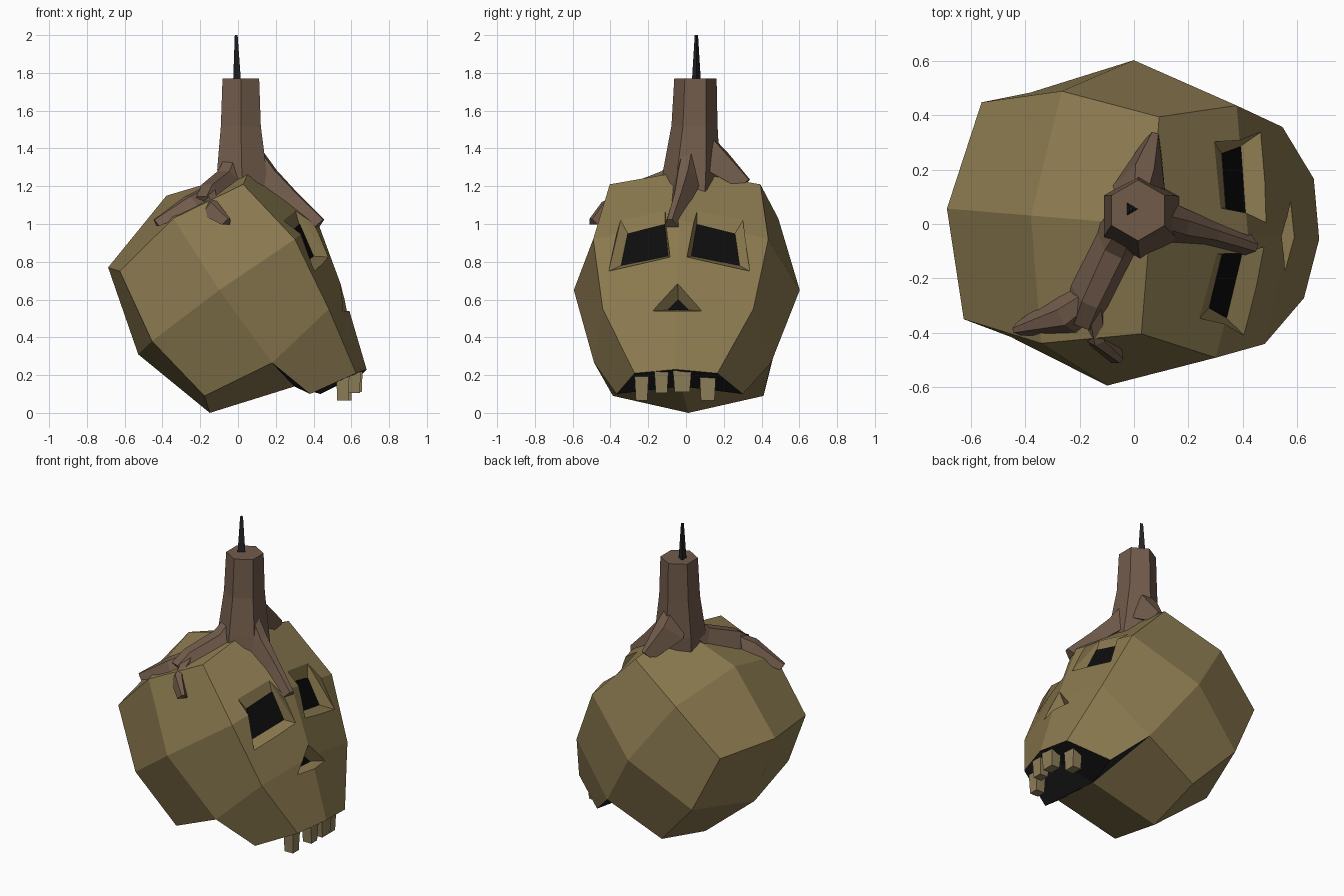
import bpy, bmesh, math
from mathutils import Vector
from mathutils.bvhtree import BVHTree

if "Cube" in bpy.data.objects:
    bpy.data.objects.remove(bpy.data.objects["Cube"])

TURN = math.radians(-4.7)


def material(name, rgb):
    m = bpy.data.materials.new(name)
    m.diffuse_color = (*rgb, 1)
    m.use_nodes = True
    m.node_tree.nodes["Principled BSDF"].inputs["Base Color"].default_value = m.diffuse_color
    return m


BONE = material("bone", (0.26, 0.195, 0.08))
TOOTH = material("tooth", (0.27, 0.21, 0.10))
WAX = material("wax", (0.165, 0.105, 0.07))
BLACK = material("black", (0.004, 0.004, 0.004))
DARK = material("dark", (0.018, 0.018, 0.02))


def finish(name, bm, mats, turn=0):
    bmesh.ops.recalc_face_normals(bm, faces=bm.faces)
    me = bpy.data.meshes.new(name)
    bm.to_mesh(me)
    bm.free()
    for m in mats:
        me.materials.append(m)
    ob = bpy.data.objects.new(name, me)
    ob.rotation_euler.z = turn
    bpy.context.collection.objects.link(ob)
    return ob


def loft(name, rings, mat, turn=0):
    """Closed skin through rings with equal point counts."""
    bm = bmesh.new()
    vs = [[bm.verts.new(p) for p in r] for r in rings]
    n = len(rings[0])
    for a, b in zip(vs, vs[1:]):
        for i in range(n):
            j = (i + 1) % n
            bm.faces.new((a[i], a[j], b[j], b[i]))
    bm.faces.new(vs[0])
    bm.faces.new(vs[-1])
    return finish(name, bm, [mat], turn)


# Skull: centre line and one side, mirrored
P = {}
mid = [(.06, 1.28), (-.38, 1.15), (-.69, .77), (-.53, .31), (-.15, 0), (.30, .14)]
side = [(.06, .40, 1.21), (-.305, .465, 1.03), (-.595, .40, .75),
        (-.42, .45, .38), (-.145, .40, .09), (.22, .47, .265)]
for i in range(6):
    P[f"m{i}"] = (mid[i][0], 0, mid[i][1])
    P[f"s{i}"] = side[i]
P.update(f1=(.42, 0, 1.02), f2=(.568, 0, .62), f3=(.683, 0, .23),
         C=(-.05, .6, .65), E=(.34, .465, .92), G=(.515, .40, .55),
         F=(.645, .22, .21), J=(.41, .335, .10))
faces = ["E s0 s1 C", "s1 s2 s3 C", "s3 s4 s5 C", "s5 G E C", "s5 J F G",
         "m0 f1 E s0", "f1 f2 G E", "f2 f3 F G"]
faces += [f"m{i} m{i+1} s{i+1} s{i}" for i in range(5)]
mouth = ["f3 m5 J F", "m5 s5 J"]

bm = bmesh.new()
for sgn in (1, -1):
    V = {k: bm.verts.new((p[0], p[1] * sgn, p[2])) for k, p in P.items()}
    for f in faces + mouth:
        bm.faces.new([V[k] for k in f.split()]).material_index = int(f in mouth)
bmesh.ops.remove_doubles(bm, verts=bm.verts, dist=1e-4)
bm.normal_update()
tree = BVHTree.FromBMesh(bm)
skull = finish("skull", bm, [BONE, DARK], TURN)


def on_face(p, off):
    hit = tree.ray_cast(Vector((2, p[0], p[1])), Vector((-1, 0, 0)))[0]
    return hit + Vector((off, 0, 0))


# Eye and nose sockets, each with a dark back
def socket(name, outer, inner, depth):
    cut = loft(name + "_cutter", [[on_face(p, .3) for p in outer],
                                  [on_face(p, .001) for p in outer],
                                  [on_face(p, -depth) for p in inner]], BONE, TURN)
    cut.hide_render = True
    cut.hide_viewport = False
    cut.display_type = 'WIRE'
    mod = skull.modifiers.new(name, 'BOOLEAN')
    mod.operation = 'DIFFERENCE'
    mod.solver = 'EXACT'
    mod.object = cut
    loft(name + "_dark", [[on_face(p, .004 - depth) for p in inner],
                          [on_face(p, -.01 - depth) for p in inner]], BLACK, TURN)


eye_out = [(.085, 1.07), (.325, 1.02), (.375, .75), (.045, .825)]
eye_in = [(.085, 1.0), (.285, .95), (.315, .78), (.062, .83)]
for name, s in (("left_eye", 1), ("right_eye", -1)):
    socket(name, [(s * y, z) for y, z in eye_out], [(s * y, z) for y, z in eye_in], .075)
socket("nose", [(0, .685), (-.13, .54), (.13, .54)],
       [(0, .60), (-.055, .545), (.055, .545)], .07)

# Teeth
for i, (x, y, z0, z1, w) in enumerate([(.555, -.235, .065, .21, .038), (.615, -.13, .105, .23, .038),
                                       (.625, -.02, .11, .235, .05), (.57, .115, .065, .23, .045)]):
    loft(f"tooth_{i+1}", [[(x + a * d, y + b * w * k, z) for a, b in ((1, 1), (-1, 1), (-1, -1), (1, -1))]
                          for z, d, k in ((z0, .03, .8), (z1, .035, 1))], TOOTH, 0)


# Candle stem
def hexring(x, y, z, r, n=6, ph=.5):
    return [(x + r * math.cos(2 * math.pi * (i + ph) / n),
             y + r * math.sin(2 * math.pi * (i + ph) / n), z) for i in range(n)]


loft("candle_stem", [hexring(.015, .05, 1.77, .112), hexring(.015, .045, 1.52, .122),
                     hexring(.02, .03, 1.29, .15), hexring(.03, .02, 1.15, .16)], WAX)
loft("wick", [hexring(-.012, .055, 1.75, .028, 3, 0), hexring(-.012, .055, 2.0, .01, 3, 0)], DARK)


# Wax runs: flattened ridge sections along a path of (x, y, z, half width, height)
def drip(name, path):
    rings = []
    for i, (x, y, z, w, h) in enumerate(path):
        a = Vector(path[max(i - 1, 0)][:3])
        b = Vector(path[min(i + 1, len(path) - 1)][:3])
        t = (b - a).normalized()
        out = t.cross(Vector((0, 0, 1))).normalized()
        up = out.cross(t)
        c = Vector((x, y, z))
        rings.append([c + out * w - up * h, c + out * w * .35 + up * h * .3,
                      c - out * w * .35 + up * h * .3, c - out * w - up * h])
    loft(name, rings, WAX)


drip("wax_run_side", [(.02, .08, 1.50, .06, .05), (.035, .19, 1.36, .10, .10), (.075, .325, 1.225, .035, .05)])
drip("wax_run_front", [(.04, .03, 1.48, .06, .05), (.18, -.01, 1.27, .075, .08),
                       (.30, -.04, 1.15, .05, .06), (.445, -.085, 1.015, .04, .04)])
drip("wax_run_back", [(.0, .03, 1.42, .07, .06), (-.07, -.10, 1.26, .10, .08), (-.16, -.29, 1.19, .09, .07),
                      (-.19, -.37, 1.13, .08, .06)])
drip("wax_fork_rear", [(-.12, -.24, 1.20, .06, .06), (-.26, -.34, 1.13, .09, .06), (-.44, -.39, 1.015, .025, .03)])
drip("wax_fork_front", [(-.15, -.27, 1.19, .07, .06), (-.13, -.43, 1.10, .055, .06), (-.05, -.50, 1.02, .03, .03)])
